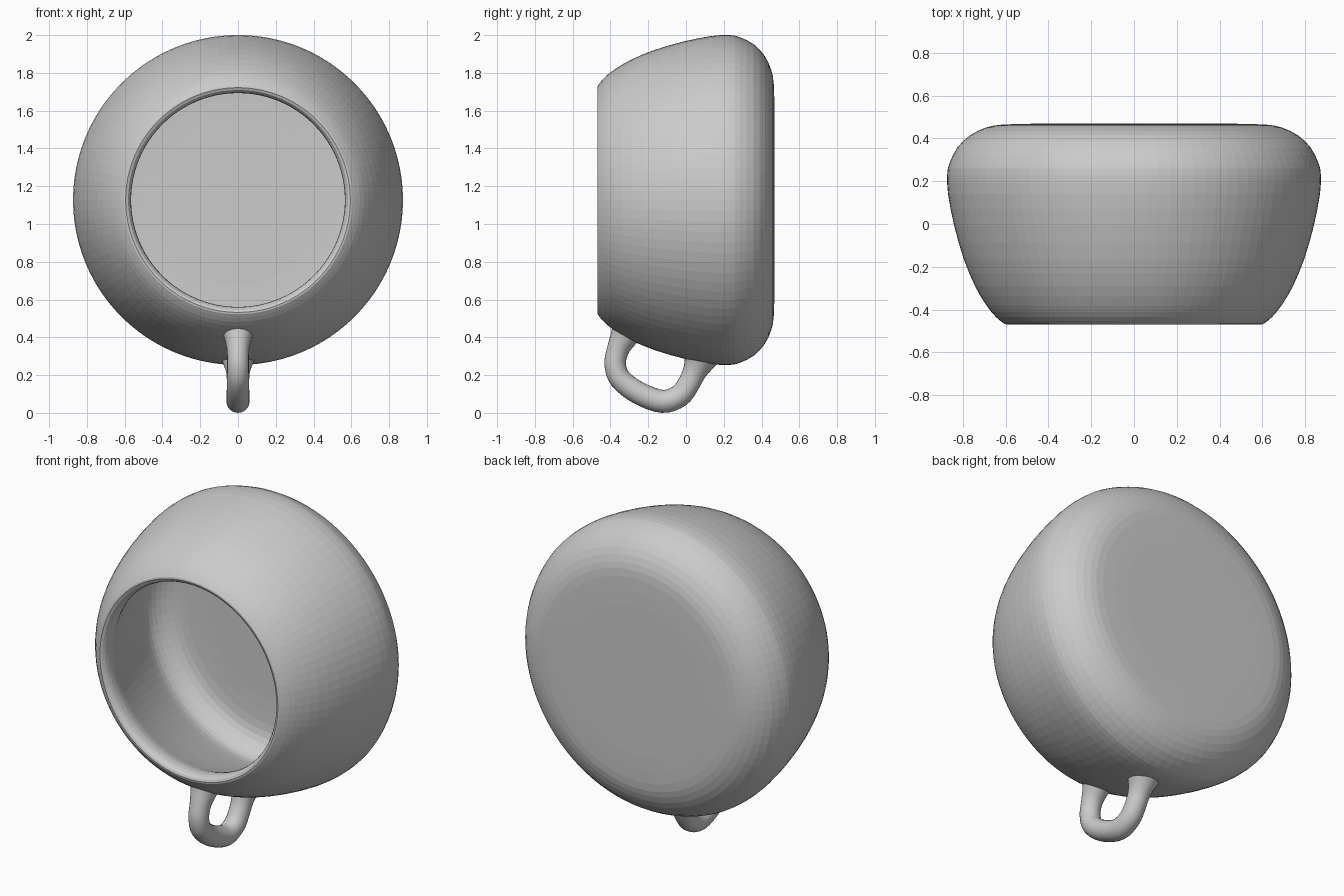
import bpy, bmesh, math
from mathutils import Vector

if "Cube" in bpy.data.objects:
    bpy.data.objects.remove(bpy.data.objects["Cube"])

CENTRE_Z = 1.127
SEGMENTS = 96

clay = bpy.data.materials.new("plain grey")
clay.diffuse_color = (0.6, 0.6, 0.6, 1)
clay.use_nodes = True
clay.node_tree.nodes["Principled BSDF"].inputs["Base Color"].default_value = clay.diffuse_color


def smooth_path(points, steps):
    """Catmull-Rom curve through points of any dimension."""
    pts = [Vector(p) for p in points]
    pts = [2 * pts[0] - pts[1]] + pts + [2 * pts[-1] - pts[-2]]
    out = []
    for i in range(1, len(pts) - 2):
        a, b, c, d = pts[i - 1:i + 3]
        for k in range(steps):
            t = k / steps
            out.append(0.5 * (2 * b + (c - a) * t + (2 * a - 5 * b + 4 * c - d) * t ** 2
                              + (3 * b - a - 3 * c + d) * t ** 3))
    return out + [pts[-2]]


def skin(name, rings):
    """Join equal-sized rings of points into a closed-ended surface."""
    bm = bmesh.new()
    loops = [[bm.verts.new(p) for p in ring] for ring in rings]
    n = len(loops[0])
    for a, b in zip(loops, loops[1:]):
        for i in range(n):
            j = (i + 1) % n
            bm.faces.new((a[i], a[j], b[j], b[i]))
    bm.faces.new(loops[0])
    bm.faces.new(loops[-1])
    bmesh.ops.recalc_face_normals(bm, faces=bm.faces)
    mesh = bpy.data.meshes.new(name)
    bm.to_mesh(mesh)
    bm.free()
    mesh.materials.append(clay)
    obj = bpy.data.objects.new(name, mesh)
    bpy.context.collection.objects.link(obj)
    return obj


# Cup: (radius, y) sections from the base, around the rim, to the inner floor
outer = [(0.45, 0.469), (0.61, 0.465), (0.69, 0.451), (0.765, 0.415), (0.825, 0.358),
         (0.862, 0.285), (0.873, 0.23), (0.869, 0.14), (0.84, -0.01), (0.795, -0.165),
         (0.743, -0.29), (0.69, -0.38), (0.645, -0.435), (0.605, -0.467)]
rim = [(0.595, -0.469), (0.582, -0.463), (0.572, -0.448), (0.567, -0.43)]
inner = [(0.566, -0.405), (0.574, -0.365), (0.61, -0.275), (0.66, -0.145), (0.71, 0.0),
         (0.75, 0.13), (0.768, 0.21), (0.762, 0.26), (0.732, 0.31),
         (0.68, 0.348), (0.60, 0.364), (0.45, 0.369)]
profile = smooth_path(outer, 2) + rim + smooth_path(inner, 2)
angles = [2 * math.pi * i / SEGMENTS for i in range(SEGMENTS)]
skin("cup_body", [[(r * math.cos(a), y, CENTRE_Z + r * math.sin(a)) for a in angles]
                  for r, y in profile])

# Handle: (y, z, thickness) along a loop, flared where it meets the cup
handle = [(-0.305, 0.445, 0.090), (-0.332, 0.395, 0.072), (-0.360, 0.335, 0.059),
          (-0.375, 0.26, 0.057), (-0.348, 0.18, 0.058), (-0.25, 0.105, 0.060),
          (-0.125, 0.061, 0.061), (-0.035, 0.09, 0.060), (0.012, 0.15, 0.059),
          (0.042, 0.21, 0.062), (0.065, 0.26, 0.078), (0.083, 0.305, 0.100)]
path = smooth_path(handle, 4)
rings = []
for i, p in enumerate(path):
    t = path[min(i + 1, len(path) - 1)] - path[max(i - 1, 0)]
    t = Vector((0, t[0], t[1])).normalized()
    across = Vector((1, 0, 0))
    side = t.cross(across)
    rings.append([Vector((0, p[0], p[1])) + p[2] * (math.cos(a) * across + math.sin(a) * side)
                  for a in [2 * math.pi * k / 24 for k in range(24)]])
handle_obj = skin("cup_handle", rings)
for poly in handle_obj.data.polygons:
    poly.use_smooth = len(poly.vertices) == 4
